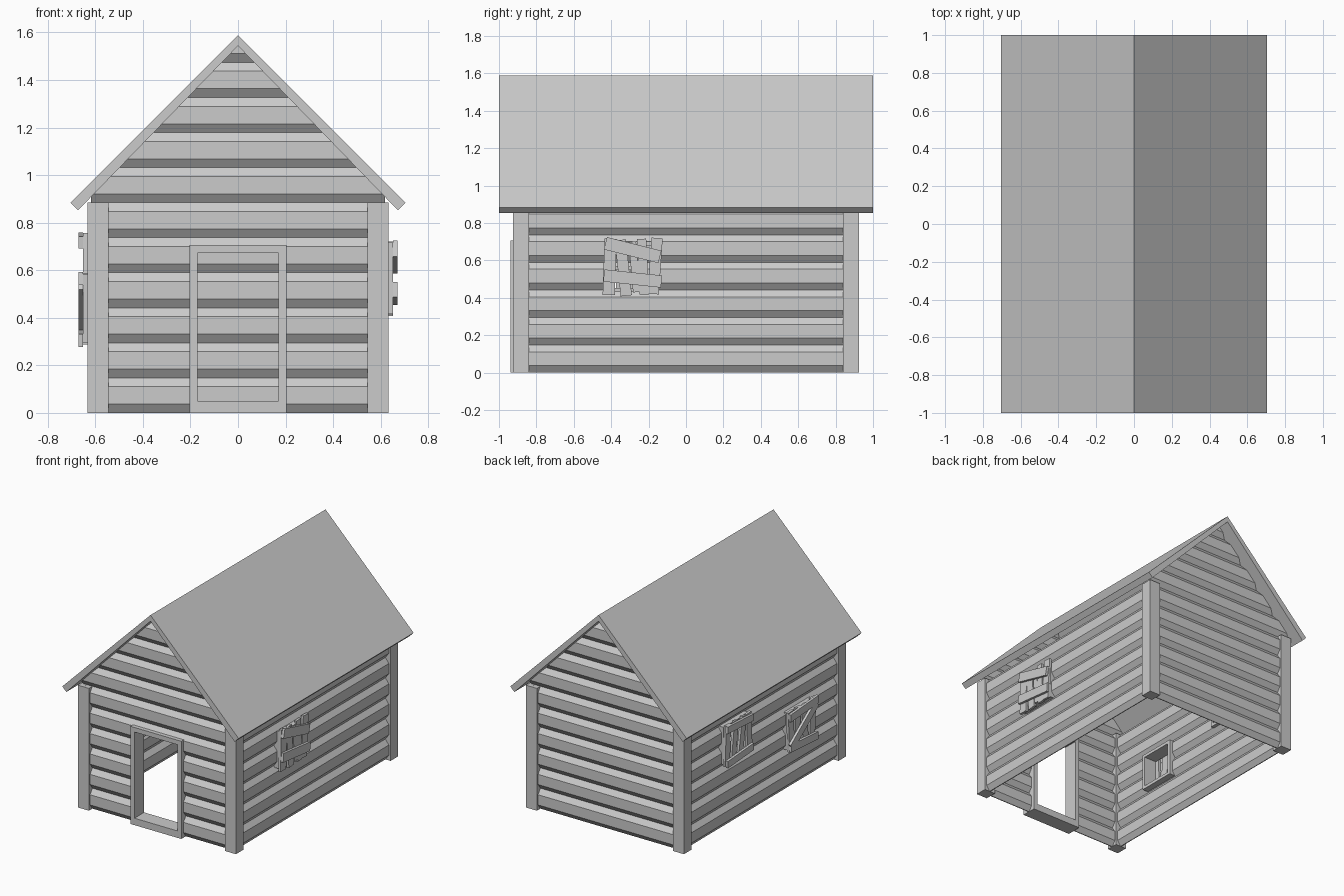
import bpy, bmesh
from math import radians
from mathutils import Vector

if "Cube" in bpy.data.objects:
    bpy.data.objects.remove(bpy.data.objects["Cube"])

LOG = 0.1474            # log height
HALF, NECK = 0.03, 0.003  # log half depth at its flat and at the joint
WX, WY = 0.588, 0.883   # wall centre lines
OX, OY = WX + HALF, WY + HALF


def finish(name, bm):
    bmesh.ops.recalc_face_normals(bm, faces=bm.faces[:])
    me = bpy.data.meshes.new(name)
    bm.to_mesh(me)
    bm.free()
    ob = bpy.data.objects.new(name, me)
    bpy.context.collection.objects.link(ob)
    return ob


def prism(points, vec):
    bm = bmesh.new()
    face = bm.faces.new([bm.verts.new(p) for p in points])
    ext = bmesh.ops.extrude_face_region(bm, geom=[face], use_keep_orig=True)
    verts = [g for g in ext["geom"] if isinstance(g, bmesh.types.BMVert)]
    bmesh.ops.translate(bm, verts=verts, vec=vec)
    return bm


def box(name, lo, hi, rot=0):
    c = [(a + b) / 2 for a, b in zip(lo, hi)]
    bm = bmesh.new()
    bmesh.ops.create_cube(bm, size=1)
    bmesh.ops.scale(bm, verts=bm.verts[:], vec=[b - a for a, b in zip(lo, hi)])
    ob = finish(name, bm)
    ob.location = c
    ob.rotation_euler.x = radians(rot)
    return ob


def cut_hole(wall, lo, hi):
    cutter = box(wall.name + "_cutter", lo, hi)
    cutter.hide_render = True
    cutter.hide_set(True)
    mod = wall.modifiers.new("opening", 'BOOLEAN')
    mod.operation = 'DIFFERENCE'
    mod.solver = 'EXACT'
    mod.object = cutter


def log_profile(count):
    """Outline of stacked flattened hexagonal logs as (depth, z) pairs."""
    side = []
    for i in range(count):
        z = i * LOG
        side += [(NECK, z), (HALF, z + LOG / 4), (HALF, z + LOG * 3 / 4)]
    side.append((NECK, count * LOG))
    return side + [(-d, z) for d, z in reversed(side)]


# Gable walls, trimmed to the roof slope
def gable_wall(name, s):
    bm = prism([(-OX, s * WY + d, z) for d, z in log_profile(11)], (2 * OX, 0, 0))
    for sx in (-1, 1):
        bmesh.ops.bisect_plane(
            bm, geom=bm.verts[:] + bm.edges[:] + bm.faces[:], dist=1e-5,
            plane_co=(0, 0, 1.56), plane_no=Vector((sx * 1.015, 0, 1)).normalized(),
            clear_outer=True)
        edges = [e for e in bm.edges if e.is_boundary]
        bmesh.ops.holes_fill(bm, edges=edges, sides=0)
    return finish(name, bm)


front = gable_wall("front_wall", -1)
gable_wall("back_wall", 1)
cut_hole(front, (-0.19, -1.1, -0.1), (0.19, -0.6, 0.69))

# Side walls
walls = {}
for s, name in ((1, "right_wall"), (-1, "left_wall")):
    walls[s] = finish(name, prism([(s * WX + d, -OY, z) for d, z in log_profile(6)],
                                  (0, 2 * OY, 0)))

# Corner posts
for sx in (-1, 1):
    for sy in (-1, 1):
        x, y = sx * WX, sy * WY
        box("corner_post", (x - 0.044, y - 0.043, 0), (x + 0.044, y + 0.043, 0.884))

# Roof
half = [(0.705, 0.884), (0.673, 0.852)]
roof = [(0, 1.588)] + half + [(0, 1.544)] + [(-x, z) for x, z in reversed(half)]
finish("roof", prism([(x, -1, z) for x, z in roof], (0, 2, 0)))

# Door frame
f0, f1 = -0.938, -0.828
for s in (-1, 1):
    a, b = sorted((s * 0.171, s * 0.203))
    box("door_jamb", (a, f0, 0), (b, f1, 0.706))
box("door_lintel", (-0.171, f0, 0.673), (0.171, f1, 0.706))
box("door_sill", (-0.171, f0, 0), (0.171, f1, 0.05))


# Boarded windows: boards are (layer, dy, dz, width in y, height in z, tilt)
def window(s, y, z, boards):
    ry, rz, t = 0.145, 0.135, 0.022
    cut_hole(walls[s], (s * WX - 0.2, y - ry + 0.01, z - rz + 0.01),
             (s * WX + 0.2, y + ry - 0.01, z + rz - 0.01))
    x0, x1 = sorted((s * 0.535, s * 0.634))
    for k in (-1, 1):
        a, b = sorted((k * ry, k * (ry - t)))
        box("window_jamb", (x0, y + a, z - rz), (x1, y + b, z + rz))
        a, b = sorted((k * rz, k * (rz - t)))
        box("window_rail", (x0, y - ry + t, z + a), (x1, y + ry - t, z + b))
    for layer, dy, dz, w, h, tilt in boards:
        a = 0.634 + 0.019 * layer
        x0, x1 = sorted((s * a, s * (a + 0.018)))
        box("window_board", (x0, y + dy - w / 2, z + dz - h / 2),
            (x1, y + dy + w / 2, z + dz + h / 2), tilt)


window(1, -0.29, 0.565, [
    (0, -0.118, 0, 0.065, 0.3, -2), (0, -0.045, -0.005, 0.06, 0.3, 6),
    (0, 0.015, 0, 0.04, 0.27, 5), (0, 0.06, 0, 0.05, 0.3, 3),
    (0, 0.125, 0.005, 0.06, 0.3, -4),
    (1, 0.005, 0.09, 0.30, 0.068, -14), (1, 0.005, -0.062, 0.31, 0.065, -6)])
window(-1, 0.33, 0.61, [
    (0, 0.12, 0, 0.055, 0.29, 3), (0, 0.04, 0, 0.05, 0.29, 8),
    (0, -0.045, 0, 0.05, 0.29, 9), (0, -0.125, 0, 0.055, 0.29, -3),
    (1, 0, 0.115, 0.30, 0.05, 3), (1, 0, -0.115, 0.30, 0.05, -4)])
window(-1, -0.40, 0.435, [
    (0, 0.125, 0, 0.06, 0.29, -3), (0, 0.055, 0, 0.055, 0.29, 4),
    (0, -0.03, 0, 0.06, 0.28, -4), (0, -0.12, 0.005, 0.06, 0.29, 3),
    (1, 0, 0.12, 0.32, 0.055, -4), (1, 0, 0, 0.36, 0.055, -36),
    (1, 0, -0.12, 0.31, 0.055, 4)])
